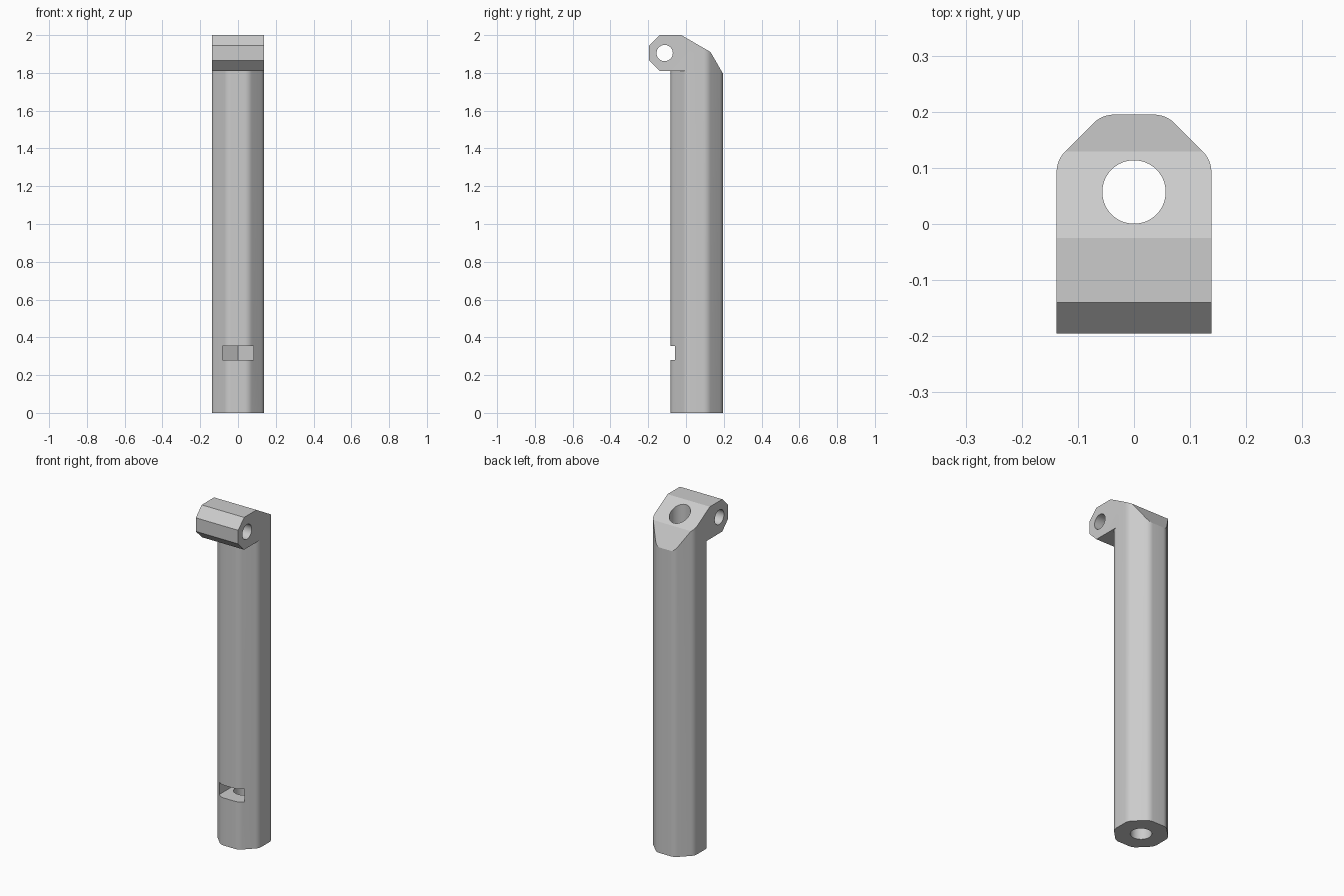
import bpy, bmesh, math
from mathutils import Vector, Matrix

if "Cube" in bpy.data.objects:
    bpy.data.objects.remove(bpy.data.objects["Cube"])

APO = 0.138          # half width of the octagonal column
CY = 0.057           # y of the column axis
FILLET = 0.053       # corner rounding radius


def make_object(name, bm):
    bmesh.ops.recalc_face_normals(bm, faces=bm.faces)
    mesh = bpy.data.meshes.new(name)
    bm.to_mesh(mesh)
    bm.free()
    ob = bpy.data.objects.new(name, mesh)
    bpy.context.collection.objects.link(ob)
    return ob


def prism(name, points, depth):
    """Extrude a closed loop of 3D points along a vector."""
    bm = bmesh.new()
    face = bm.faces.new([bm.verts.new(p) for p in points])
    new = bmesh.ops.extrude_face_region(bm, geom=[face])["geom"]
    verts = [v for v in new if isinstance(v, bmesh.types.BMVert)]
    bmesh.ops.translate(bm, verts=verts, vec=depth)
    return make_object(name, bm)


def ring(radius, count, start=0.0):
    return [(radius * math.cos(start + math.tau * i / count),
             radius * math.sin(start + math.tau * i / count)) for i in range(count)]


def combine(target, other, operation):
    """Apply a boolean and remove the helper."""
    mod = target.modifiers.new(operation.lower(), 'BOOLEAN')
    mod.operation, mod.object, mod.solver = operation, other, 'EXACT'
    bpy.context.view_layer.objects.active = target
    bpy.ops.object.modifier_apply(modifier=mod.name)
    bpy.data.objects.remove(other)


# Column: octagon with rounded corners
outline = []
centre_r = (APO - FILLET) / math.cos(math.pi / 8)
for k in range(8):
    a = math.pi / 8 + k * math.pi / 4
    for j in range(7):
        b = a - math.pi / 8 + j * math.pi / 24
        outline.append((centre_r * math.cos(a) + FILLET * math.cos(b),
                        CY + centre_r * math.sin(a) + FILLET * math.sin(b), 0))
post = prism("pivot_post", outline, (0, 0, 2))

# Head: chamfered block reaching forward from the column
side = [(CY, 1.81), (-0.14, 1.81), (-0.195, 1.865), (-0.195, 1.945),
        (-0.14, 2.0), (CY, 2.0)]
head = prism("head", [(-APO, y, z) for y, z in side], (2 * APO, 0, 0))
combine(post, head, 'UNION')

# Sloped back of the head: two planes at 30 and 60 degrees
bm = bmesh.new()
bm.from_mesh(post.data)
for point, deg in (((0, -0.025, 2.0), 30), ((0, 0.13, 1.91), 60)):
    normal = Vector((0, math.sin(math.radians(deg)), math.cos(math.radians(deg))))
    cut = bmesh.ops.bisect_plane(bm, geom=bm.verts[:] + bm.edges[:] + bm.faces[:],
                                 plane_co=point, plane_no=normal, clear_outer=True)
    edges = [e for e in cut["geom_cut"] if isinstance(e, bmesh.types.BMEdge)]
    bmesh.ops.holes_fill(bm, edges=[e for e in edges if e.is_boundary], sides=0)
bmesh.ops.recalc_face_normals(bm, faces=bm.faces)
bm.to_mesh(post.data)
bm.free()

# Vertical bore through the whole column
bore = prism("bore", [(x, CY + y, -0.1) for x, y in ring(0.0565, 64)], (0, 0, 2.3))
combine(post, bore, 'DIFFERENCE')

# Cross hole through the head
cross = prism("cross_hole", [(-0.3, -0.113 + y, 1.905 + z) for y, z in ring(0.043, 48)],
              (0.6, 0, 0))
combine(post, cross, 'DIFFERENCE')

# Hexagonal nut slot, open at the front
w = 0.081
nut = [(-w, -0.3), (w, -0.3), (w, CY + w / math.sqrt(3)),
       (0, CY + 2 * w / math.sqrt(3)), (-w, CY + w / math.sqrt(3))]
slot = prism("nut_slot", [(x, y, 0.28) for x, y in nut], (0, 0, 0.075))
combine(post, slot, 'DIFFERENCE')

# Single grey material and smooth shading on the rounded faces
grey = bpy.data.materials.new("light grey")
grey.diffuse_color = (0.6, 0.6, 0.6, 1)
grey.use_nodes = True
grey.node_tree.nodes["Principled BSDF"].inputs["Base Color"].default_value = grey.diffuse_color
post.data.materials.clear()
post.data.materials.append(grey)
for p in post.data.polygons:
    p.material_index = 0
bpy.ops.object.select_all(action='DESELECT')
post.select_set(True)
bpy.context.view_layer.objects.active = post
bpy.ops.object.shade_smooth_by_angle(angle=math.radians(25))
